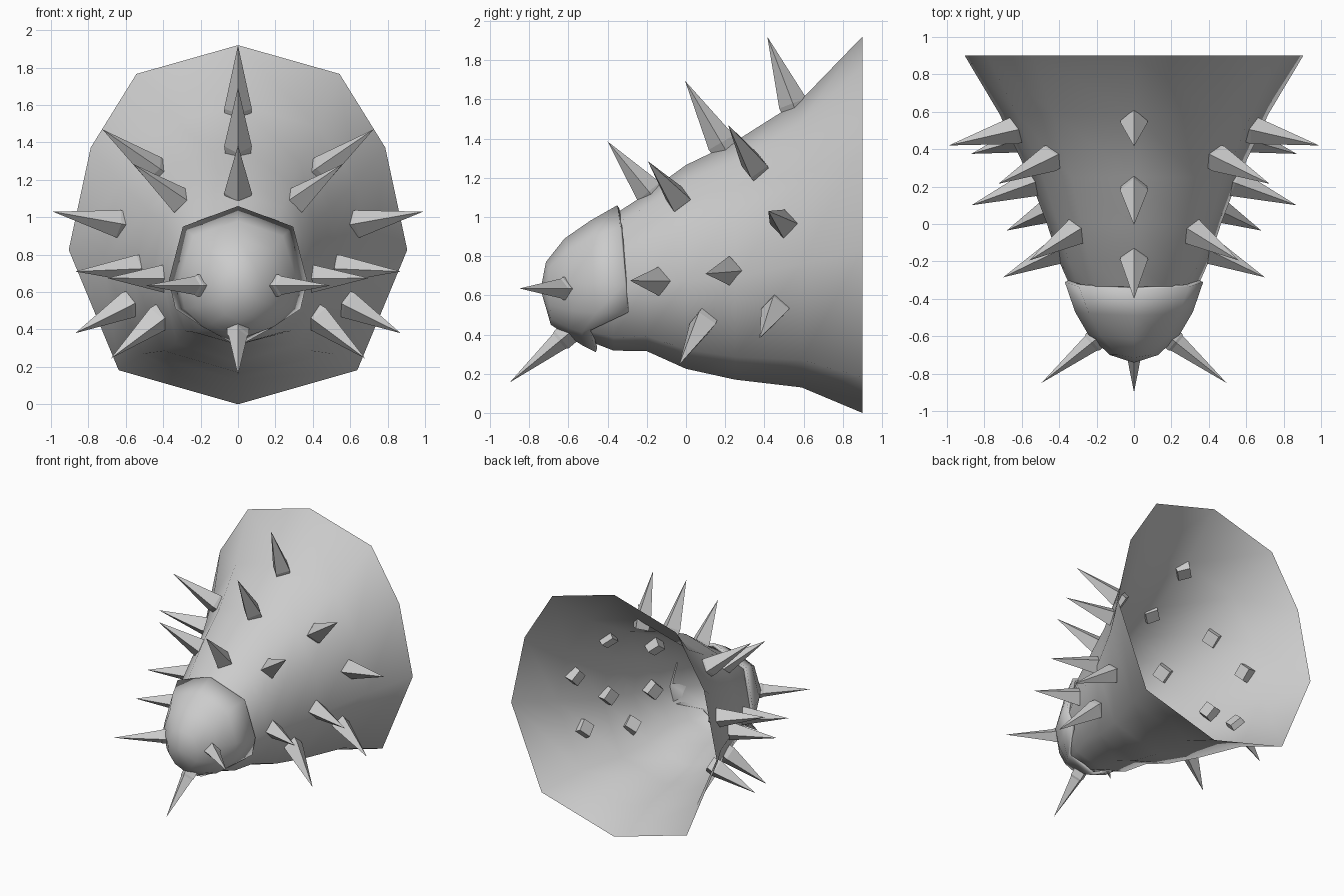
import bpy, bmesh
from mathutils import Vector

if "Cube" in bpy.data.objects:
    bpy.data.objects.remove(bpy.data.objects["Cube"])


def add_object(name, bm, angle=None):
    bmesh.ops.recalc_face_normals(bm, faces=bm.faces)
    me = bpy.data.meshes.new(name)
    bm.to_mesh(me)
    bm.free()
    ob = bpy.data.objects.new(name, me)
    bpy.context.collection.objects.link(ob)
    if angle:
        bpy.ops.object.select_all(action='DESELECT')
        ob.select_set(True)
        bpy.context.view_layer.objects.active = ob
        bpy.ops.object.shade_smooth_by_angle(angle=angle)
    return ob


def loft(bm, half_rings, tip):
    """Skin half cross-sections (top to bottom) mirrored in x, closed at a tip."""
    rings = []
    for half in half_rings:
        full = list(half) + [(-x, y, z) for x, y, z in half[-2:0:-1]]
        rings.append([bm.verts.new(p) for p in full])
    n = len(rings[0])
    for a, b in zip(rings, rings[1:]):
        for i in range(n):
            j = (i + 1) % n
            bm.faces.new((a[i], a[j], b[j], b[i]))
    end = bm.verts.new(tip)
    for i in range(n):
        bm.faces.new((rings[-1][i], rings[-1][(i + 1) % n], end))


# Flared ten-sided shell, open at the back
section = [(0, 1), (.6, .92), (.87, .715), (1, .43), (.705, .095), (0, 0)]
stations = [  # y, half width, bottom, top
    (.90, .905, 0, 1.92), (.59, .72, .13, 1.60), (.25, .56, .17, 1.385),
    (0, .465, .225, 1.265), (-.2, .40, .315, 1.12), (-.37, .325, .318, 1.01),
    (-.53, .23, .38, .89), (-.64, .14, .46, .78)]
bm = bmesh.new()
loft(bm, [[(fx * w, y, lo + fz * (hi - lo)) for fx, fz in section]
          for y, w, lo, hi in stations], (0, -.69, .63))
add_object("body_shell", bm, 1.0)

# Nose cap with a stepped rim
cap = [
    [(0, -.35, 1.06), (.295, -.335, .95), (.37, -.31, .66),
     (.335, -.30, .51), (.20, -.49, .42), (0, -.46, .31)],
    [(0, -.49, .98), (.24, -.48, .90), (.315, -.47, .66),
     (.285, -.46, .51), (.18, -.53, .41), (0, -.53, .345)],
    [(0, -.62, .89), (.18, -.60, .83), (.245, -.59, .66),
     (.22, -.58, .52), (.14, -.59, .43), (0, -.60, .39)],
    [(0, -.715, .77), (.09, -.70, .74), (.13, -.70, .65),
     (.12, -.695, .55), (.07, -.69, .48), (0, -.69, .45)]]
bm = bmesh.new()
loft(bm, cap, (0, -.742, .63))
ob = add_object("nose_cap", bm, 0.9)
mod = ob.modifiers.new("thickness", 'SOLIDIFY')
mod.thickness = .025
mod.offset = -1


# Four-sided spikes with a short root passing through the shell
def spike(name, base, tip, radius=.074, root=.06, collar=0):
    base, tip = Vector(base), Vector(tip)
    d = (tip - base).normalized()
    right = d.cross(Vector((0, 0, 1))).normalized()
    up = right.cross(d)
    corners = (right, up, -right, -up)
    bm = bmesh.new()
    levels = [(-root, radius * .9), (0, radius)]
    if collar:
        levels = [(-root, collar), (0, collar), (.015, radius)]
    rings = [[bm.verts.new(base + d * t + c * r) for c in corners]
             for t, r in levels]
    end = bm.verts.new(tip)
    bm.faces.new(rings[0])
    for i in range(4):
        j = (i + 1) % 4
        for a, b in zip(rings, rings[1:]):
            bm.faces.new((a[i], a[j], b[j], b[i]))
        bm.faces.new((rings[-1][i], rings[-1][j], end))
    add_object(name, bm)


# Crest spikes along the centre line
for base, tip in [((0, .545, 1.58), (0, .415, 1.92)),
                  ((0, .18, 1.38), (0, -.005, 1.695)),
                  ((0, -.19, 1.13), (0, -.40, 1.385))]:
    spike("crest_spike", base, tip)

# Flank spikes, mirrored
flank = [((.45, .35, 1.26), (.725, .215, 1.47)),
         ((.31, -.04, 1.09), (.56, -.195, 1.285)),
         ((.64, .50, .965), (.99, .42, 1.03)),
         ((.54, .22, .725), (.87, .10, .71)),
         ((.40, -.14, .672), (.70, -.285, .675)),
         ((.59, .455, .53), (.87, .375, .38)),
         ((.43, .085, .455), (.68, -.035, .245))]
for s in (1, -1):
    for base, tip in flank:
        spike("flank_spike", (s * base[0], *base[1:]), (s * tip[0], *tip[1:]))
    # Nose spikes with collars
    spike("nose_side_spike", (s * .22, -.63, .635), (s * .495, -.85, .635),
          .05, .05, .058)
spike("nose_lower_spike", (0, -.635, .375), (0, -.90, .155), .05, .05, .058)
